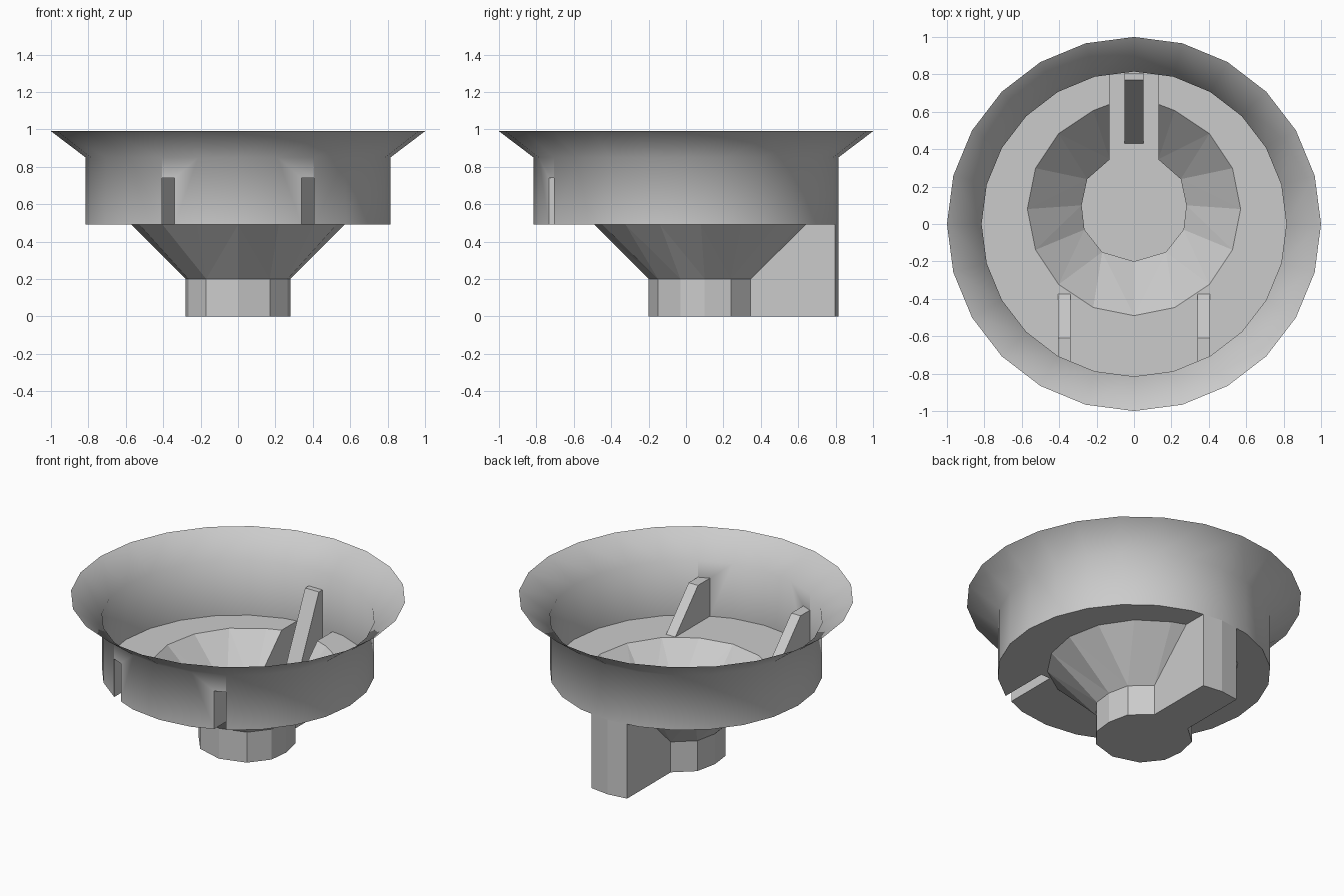
import bpy, bmesh
from math import sin, cos, radians

if "Cube" in bpy.data.objects:
    bpy.data.objects.remove(bpy.data.objects["Cube"])

R_WALL, R_RIM = 0.815, 1.0
Z_RING, Z_WALL, Z_RIM, Z_NECK, Z_SLOT = 0.49, 0.85, 0.99, 0.2, 0.74
CHUTE_X, WEDGE_X = 0.13, 0.05


def build(name, faces, smooth=False):
    """Right-half faces (lists of points) -> object mirrored across x."""
    bm = bmesh.new()
    for pts in faces:
        bm.faces.new([bm.verts.new(p) for p in pts])
    bmesh.ops.remove_doubles(bm, verts=bm.verts, dist=1e-4)
    bmesh.ops.recalc_face_normals(bm, faces=bm.faces)
    for f in bm.faces:
        f.smooth = smooth
    me = bpy.data.meshes.new(name)
    bm.to_mesh(me)
    bm.free()
    ob = bpy.data.objects.new(name, me)
    bpy.context.collection.objects.link(ob)
    mod = ob.modifiers.new("mirror", 'MIRROR')
    mod.use_axis[0] = True
    mod.merge_threshold = 0.0005
    return ob


def arc(r, cy, step, count):
    """Points from the front (-y) round the right side."""
    return [(r * sin(radians(step * k)), cy - r * cos(radians(step * k)))
            for k in range(count)]


def at(points, z):
    return [(x, y, z) for x, y in points]


def strip(a, za, b, zb):
    return [[(*a[i], za), (*a[i + 1], za), (*b[i + 1], zb), (*b[i], zb)]
            for i in range(len(a) - 1)]


# Shared outlines (right half)
wall = arc(R_WALL, 0, 15, 13)
rim = arc(R_RIM, 0, 15, 13)
slot_out = wall[2]                                   # slot edge on a wall corner
t = (0.34 - wall[1][0]) / (wall[2][0] - wall[1][0])
slot_in = (0.34, wall[1][1] + t * (wall[2][1] - wall[1][1]))
slot_y, slot_top_y = -0.375, -0.61
t = CHUTE_X / wall[11][0]
chute_back = (CHUTE_X, wall[12][1] + t * (wall[11][1] - wall[12][1]))
mouth = arc(0.57, 0.08, 22.5, 8) + [(CHUTE_X, 0.64)]
neck = [(0, -0.2), (0.17, -0.15), (0.265, -0.03), (0.28, 0.1),
        (0.25, 0.24), (CHUTE_X, 0.345)]

# Outer wall with front slot, and flared rim
faces = strip(wall, Z_RING, wall, Z_WALL)
faces[1] = [(*wall[1], Z_RING), (*slot_in, Z_RING), (*slot_in, Z_SLOT),
            (*slot_out, Z_SLOT), (*slot_out, Z_WALL), (*wall[1], Z_WALL)]
faces += strip(wall, Z_WALL, rim, Z_RIM)
build("flared_wall", faces, smooth=True)

# Flat ring between wall and funnel
outline = (mouth + [chute_back] + wall[11:2:-1] +
           [slot_out, (slot_out[0], slot_y), (slot_in[0], slot_y), slot_in] +
           wall[1::-1])
build("base_ring", [at(outline, Z_RING)])

# Funnel cone
link = [0, 1, 1, 2, 3, 4, 4, 5, 5]
faces = []
for i in range(len(mouth) - 1):
    a, b = link[i], link[i + 1]
    f = [(*mouth[i], Z_RING), (*mouth[i + 1], Z_RING), (*neck[b], Z_NECK)]
    if a != b:
        faces.append([f[0], f[2], (*neck[a], Z_NECK)])
    faces.append(f)
build("funnel", faces)

# Neck, floor and rear chute
faces = strip(neck, 0, neck, Z_NECK)
faces.append(at(neck + [chute_back, wall[12], (0, 0.345)], 0))
side = [(neck[5][1], 0), (chute_back[1], 0), (chute_back[1], Z_RING),
        (0.64, Z_RING), (neck[5][1], Z_NECK)]
faces.append([(CHUTE_X, y, z) for y, z in side])
faces += strip([chute_back, wall[12]], 0, [chute_back, wall[12]], Z_RING)
build("neck_and_chute", faces)

# Hollow ribs over the front slots
xa, xb, ya, yb = slot_in[0], slot_out[0], slot_in[1], slot_out[1]
faces = [[(x, y, Z_RING), (x, slot_y, Z_RING), (x, slot_top_y, Z_SLOT), (x, y, Z_SLOT)]
         for x, y in (slot_in, slot_out)]
faces.append([(xa, slot_y, Z_RING), (xb, slot_y, Z_RING),
              (xb, slot_top_y, Z_SLOT), (xa, slot_top_y, Z_SLOT)])
faces.append([(xa, slot_top_y, Z_SLOT), (xb, slot_top_y, Z_SLOT),
              (xb, yb, Z_SLOT), (xa, ya, Z_SLOT)])
build("slot_rib", faces)

# Steep wedge inside the chute
w, back = WEDGE_X, 0.807
faces = [[(w, 0.43, 0), (w, back, 0), (w, back, Z_SLOT), (w, 0.77, Z_SLOT)],
         [(0, 0.43, 0), (w, 0.43, 0), (w, 0.77, Z_SLOT), (0, 0.77, Z_SLOT)],
         [(0, 0.77, Z_SLOT), (w, 0.77, Z_SLOT), (w, back, Z_SLOT), (0, back, Z_SLOT)]]
build("chute_wedge", faces)
